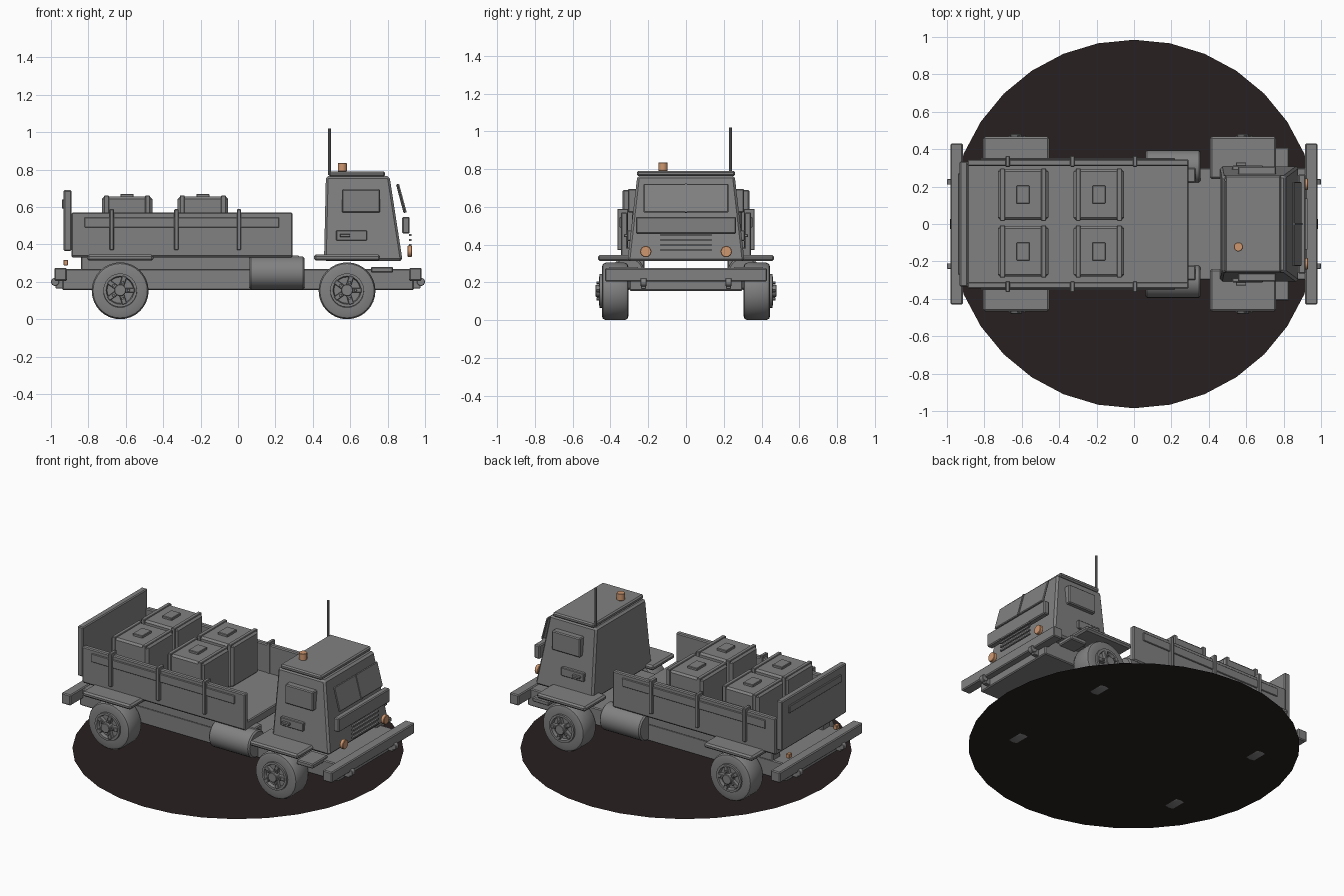
import bpy, bmesh, math
from mathutils import Vector

cube = bpy.data.objects.get("Cube")
if cube:
    bpy.data.objects.remove(cube)


def material(name, rgb):
    m = bpy.data.materials.new(name)
    m.use_nodes = True
    m.diffuse_color = (*rgb, 1)
    m.node_tree.nodes["Principled BSDF"].inputs["Base Color"].default_value = (*rgb, 1)
    return m


GREY = material("plain grey", (0.22, 0.22, 0.22))
AMBER = material("amber lamp", (0.62, 0.31, 0.16))
SOIL = material("dark soil", (0.022, 0.014, 0.014))


def finish(name, bm, mat=GREY, bevel=0.0, smooth=False):
    bmesh.ops.recalc_face_normals(bm, faces=bm.faces)
    if bevel:
        bmesh.ops.bevel(bm, geom=bm.edges[:], offset=bevel, segments=1, affect='EDGES')
    mesh = bpy.data.meshes.new(name)
    bm.to_mesh(mesh)
    bm.free()
    mesh.materials.append(mat)
    ob = bpy.data.objects.new(name, mesh)
    bpy.context.collection.objects.link(ob)
    if smooth:
        bpy.context.view_layer.objects.active = ob
        bpy.ops.object.select_all(action='DESELECT')
        ob.select_set(True)
        bpy.ops.object.shade_smooth_by_angle(angle=math.radians(35))
    return ob


def box(name, xs, ys, zs, bevel=0.006, mat=GREY):
    """Box between the given limits on each axis."""
    bm = bmesh.new()
    bmesh.ops.create_cube(bm, size=1)
    for v in bm.verts:
        v.co = Vector([(a + b) / 2 + c * (b - a) for c, (a, b) in zip(v.co, (xs, ys, zs))])
    return finish(name, bm, mat, bevel)


def prism(name, profile, half, bevel=0.004):
    """Side profile (x, z) extended to +-half in y."""
    bm = bmesh.new()
    face = bm.faces.new([bm.verts.new((x, -half, z)) for x, z in profile])
    new = bmesh.ops.extrude_face_region(bm, geom=[face])["geom"]
    for v in new:
        if isinstance(v, bmesh.types.BMVert):
            v.co.y = half
    return finish(name, bm, GREY, bevel)


def lathe(name, profile, centre, axis, sides=24, mat=GREY):
    """Spin (radius, offset) points about an axis through centre."""
    bm = bmesh.new()
    axis = Vector(axis)
    side = axis.orthogonal().normalized()
    other = axis.cross(side)
    rings = []
    for r, h in profile:
        angles = [2 * math.pi * i / sides for i in range(sides)]
        rings.append([bm.verts.new(Vector(centre) + axis * h
                      + r * (side * math.cos(a) + other * math.sin(a))) for a in angles])
    for a, b in zip(rings, rings[1:]):
        for i in range(sides):
            j = (i + 1) % sides
            bm.faces.new((a[i], a[j], b[j], b[i]))
    bm.faces.new(rings[0])
    bm.faces.new(rings[-1])
    return finish(name, bm, mat, smooth=True)


def rod(name, radius, length, centre, axis, sides=16, mat=GREY):
    h, c = length / 2, radius * 0.1
    return lathe(name, [(radius - c, -h), (radius, c - h), (radius, h - c), (radius - c, h)],
                 centre, axis, sides, mat)


def span(side, a, b):
    return tuple(sorted((side * a, side * b)))


# Ground disc
bm = bmesh.new()
bmesh.ops.create_circle(bm, cap_ends=True, segments=32, radius=0.985)
for v in bm.verts:
    v.co.z = 0.003
finish("ground_disc", bm, SOIL)

# Chassis and bumpers
box("chassis", (-0.94, 0.94), (-0.3, 0.3), (0.155, 0.268))
for end, label in ((1, "front"), (-1, "rear")):
    box(label + "_bumper", span(end, 0.915, 0.982), (-0.43, 0.43), (0.205, 0.275))
    for side in (1, -1):
        rod(label + "_tow_hook", 0.022, 0.03, (end * 0.978, side * 0.225, 0.2), (0, 1, 0), 12)
        box(label + "_hook_mount", span(end, 0.93, 0.975), span(side, 0.212, 0.238), (0.165, 0.225), 0.003)

# Wheels with rims, spokes and mudguards
for x in (-0.63, 0.583):
    for side in (1, -1):
        out = (0, side, 0)
        lathe("tyre", [(0.13, 0.305), (0.145, 0.31), (0.152, 0.325), (0.152, 0.425),
                       (0.145, 0.44), (0.13, 0.445), (0.09, 0.445), (0.085, 0.435)],
              (x, 0, 0.152), out, 32)
        lathe("rim", [(0.09, 0.43), (0.09, 0.458), (0.075, 0.458), (0.07, 0.438)],
              (x, 0, 0.155), out)
        rod("hub", 0.032, 0.05, (x, side * 0.455, 0.155), out)
        for k in range(5):
            a = 2 * math.pi * k / 5
            spoke = box("spoke", (0.02, 0.078), span(side, 0.435, 0.462), (-0.013, 0.013), 0.003)
            spoke.rotation_euler.y = a
            spoke.location = (x, 0, 0.155)
            nut = (x + 0.045 * math.cos(a), side * 0.465, 0.155 - 0.045 * math.sin(a))
            rod("wheel_nut", 0.008, 0.016, nut, out, 6)
        box("mudguard", (x - 0.177, x + 0.177), span(side, 0.24, 0.467), (0.313, 0.345), 0.01)

# Fuel tanks, steps and bed rails
for side in (1, -1):
    rod("fuel_tank", 0.088, 0.295, (0.208, side * 0.307, 0.248), (1, 0, 0), 24)
    box("cab_step", (0.71, 0.83), span(side, 0.25, 0.41), (0.25, 0.28))
    box("bed_rail", (-0.84, 0.33), span(side, 0.22, 0.3), (0.26, 0.34))

# Cargo bed with side walls, posts and tailgate
box("bed_floor", (-0.89, 0.292), (-0.34, 0.34), (0.33, 0.385))
for side in (1, -1):
    box("bed_side", (-0.89, 0.292), span(side, 0.31, 0.345), (0.335, 0.57))
    box("side_plank", (-0.82, 0.22), span(side, 0.34, 0.352), (0.49, 0.545), 0.003)
    for x in (-0.675, -0.33, 0.005):
        box("bed_post", (x - 0.011, x + 0.011), span(side, 0.306, 0.364), (0.37, 0.588), 0.003)
box("tailgate", (-0.932, -0.89), (-0.335, 0.335), (0.365, 0.69))
box("tailgate_plank", (-0.942, -0.93), (-0.27, 0.27), (0.592, 0.64), 0.003)
for side in (1, -1):
    box("tail_lamp", (-0.933, -0.908), span(side, 0.23, 0.262), (0.288, 0.317), 0.003, AMBER)

# Crates with lids, straps and latches
for x in (-0.593, -0.188):
    for y in (0.157, -0.147):
        box("crate", (x - 0.135, x + 0.135), (y - 0.135, y + 0.135), (0.38, 0.655), 0.012)
        for dx in (-0.11, 0.11):
            box("crate_strap", (x + dx - 0.013, x + dx + 0.013), (y - 0.14, y + 0.14), (0.385, 0.661), 0.003)
        box("crate_latch", (x - 0.035, x + 0.035), (y - 0.048, y + 0.048), (0.64, 0.67), 0.003)

# Cab shell, tapered towards the roof
bm = bmesh.new()
bmesh.ops.create_cube(bm, size=2)
for v in bm.verts:
    top, front = v.co.z > 0, v.co.x > 0
    v.co.x = (0.81 if top else 0.88) if front else (0.47 if top else 0.46)
    v.co.y *= 0.258 if top else 0.31
    v.co.z = 0.765 if top else 0.312
finish("cab", bm, GREY, 0.012)
box("cab_roof", (0.487, 0.787), (-0.26, 0.26), (0.762, 0.79), 0.008)

# Cab front: windscreen, panel, grille and lamps
prism("windscreen", [(0.845, 0.72), (0.856, 0.722), (0.897, 0.572), (0.885, 0.568)], 0.225)
prism("windscreen_divider", [(0.85, 0.722), (0.861, 0.724), (0.902, 0.572), (0.889, 0.568)], 0.006, 0)
box("front_panel", (0.878, 0.918), (-0.265, 0.265), (0.457, 0.547))
for k in range(4):
    z = 0.367 + k * 0.026
    box("grille_slat", (0.915, 0.928), (-0.135, 0.135), (z, z + 0.01), 0)
for side in (1, -1):
    rod("headlamp", 0.03, 0.024, (0.918, side * 0.213, 0.363), (1, 0, 0), 16, AMBER)

# Cab doors
for side in (1, -1):
    box("side_window", (0.555, 0.76), span(side, 0.26, 0.308), (0.57, 0.695))
    box("door_panel", (0.525, 0.69), span(side, 0.28, 0.312), (0.42, 0.475), 0.004)
    box("door_handle", (0.545, 0.60), span(side, 0.31, 0.328), (0.44, 0.455), 0.002)

# Beacon and aerial
rod("beacon", 0.025, 0.045, (0.558, -0.122, 0.812), (0, 0, 1), 12, AMBER)
rod("aerial", 0.008, 0.25, (0.49, 0.235, 0.895), (0, 0, 1), 8)
